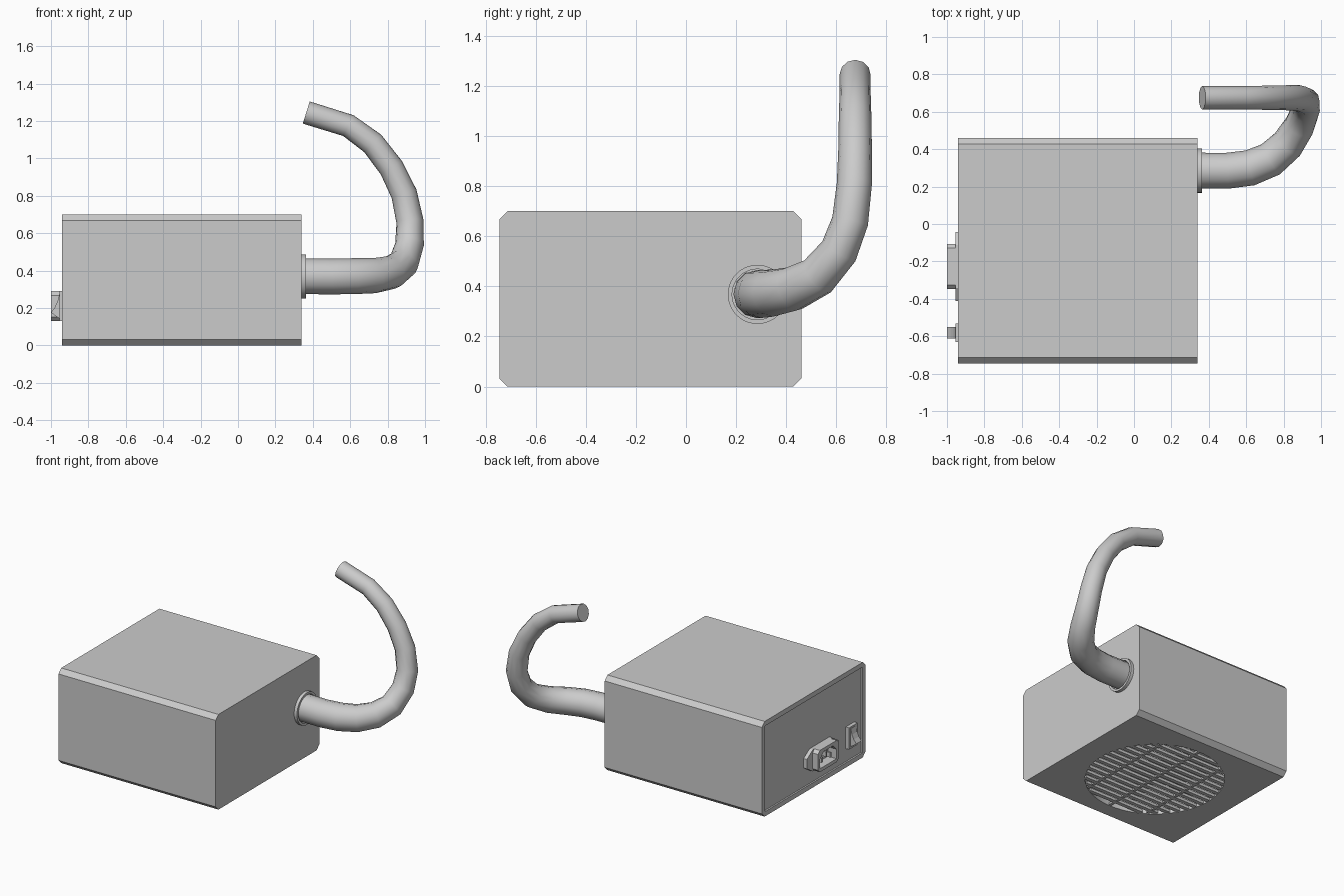
import bpy, bmesh, math
from mathutils import Vector, Matrix

if "Cube" in bpy.data.objects:
    bpy.data.objects.remove(bpy.data.objects["Cube"])

CX, CY, R = -0.30, -0.1425, 0.465      # fan centre and radius


def mesh_object(name, bm):
    bmesh.ops.recalc_face_normals(bm, faces=bm.faces)
    me = bpy.data.meshes.new(name)
    bm.to_mesh(me)
    bm.free()
    ob = bpy.data.objects.new(name, me)
    bpy.context.collection.objects.link(ob)
    return ob


def extrude(bm, pts, offset):
    face = bm.faces.new([bm.verts.new(p) for p in pts])
    res = bmesh.ops.extrude_face_region(bm, geom=[face])
    bmesh.ops.translate(bm, vec=offset, verts=[v for v in res["geom"] if isinstance(v, bmesh.types.BMVert)])


def prism_x(name, yz, x0, x1):
    bm = bmesh.new()
    extrude(bm, [(x0, y, z) for y, z in yz], (x1 - x0, 0, 0))
    return mesh_object(name, bm)


def octagon(y0, y1, z0, z1, cy, cz):
    return [(y0, z0 + cz), (y0 + cy, z0), (y1 - cy, z0), (y1, z0 + cz),
            (y1, z1 - cz), (y1 - cy, z1), (y0 + cy, z1), (y0, z1 - cz)]


def rect(y0, y1, z0, z1):
    return [(y0, z0), (y1, z0), (y1, z1), (y0, z1)]


def add_box(bm, a, b):
    a, b = Vector(a), Vector(b)
    m = Matrix.Translation((a + b) / 2) @ Matrix.Diagonal((*(b - a), 1))
    bmesh.ops.create_cube(bm, size=1, matrix=m)


def cylinder(name, r, z0, z1, segs=64):
    bm = bmesh.new()
    bmesh.ops.create_cone(bm, cap_ends=True, segments=segs, radius1=r, radius2=r, depth=z1 - z0,
                          matrix=Matrix.Translation((CX, CY, (z0 + z1) / 2)))
    return mesh_object(name, bm)


def activate(ob):
    bpy.ops.object.select_all(action='DESELECT')
    ob.select_set(True)
    bpy.context.view_layer.objects.active = ob


def cut(ob, cutter):
    mod = ob.modifiers.new("cut", 'BOOLEAN')
    mod.operation, mod.solver, mod.object = 'DIFFERENCE', 'EXACT', cutter
    activate(ob)
    bpy.ops.object.modifier_apply(modifier=mod.name)
    bpy.data.objects.remove(cutter)


def smooth(ob, deg=30):
    activate(ob)
    bpy.ops.object.shade_smooth_by_angle(angle=math.radians(deg))


# Case with recessed rear panel and fan well underneath
case = prism_x("case", octagon(-0.745, 0.46, 0, 0.70, 0.032, 0.032), -0.94, 0.34)
cut(case, prism_x("panel_cutter", rect(-0.71, 0.425, 0.035, 0.665), -1.0, -0.928))
cut(case, cylinder("well_cutter", R, -0.1, 0.22))
smooth(case, 20)

# Grille of straight slats with cross ribs, fitted to the round opening
bm = bmesh.new()
for i in range(-7, 8):
    d = i * 0.058
    h = math.sqrt(R * R - d * d)
    add_box(bm, (CX - h, CY + d - 0.014, 0.002), (CX + h, CY + d + 0.014, 0.022))
for d in (-0.26, 0, 0.26):
    h = math.sqrt(R * R - d * d)
    add_box(bm, (CX + d - 0.01, CY - h, 0.004), (CX + d + 0.01, CY + h, 0.020))
mesh_object("fan_grille", bm)

# Fan hub and pitched blades
smooth(cylinder("fan_hub", 0.17, 0.05, 0.22, 40))
bm = bmesh.new()
for k in range(7):
    new = bmesh.ops.create_cube(bm, size=1)["verts"]
    m = (Matrix.Translation((CX, CY, 0.13)) @ Matrix.Rotation(k * math.tau / 7, 4, 'Z')
         @ Matrix.Translation((0.295, 0, 0)) @ Matrix.Rotation(math.radians(35), 4, 'X')
         @ Matrix.Diagonal((0.29, 0.19, 0.012, 1)))
    bmesh.ops.transform(bm, matrix=m, verts=new)
mesh_object("fan_blades", bm)

# Power inlet: flange, shell with keyed cavity, three pins
flange = prism_x("socket_flange", octagon(-0.412, -0.042, 0.13, 0.29, 0.07, 0.045), -0.955, -0.92)
shell = prism_x("socket_shell", octagon(-0.347, -0.107, 0.13, 0.29, 0.022, 0.022), -1.0, -0.945)
key = [(-0.322, 0.155), (-0.132, 0.155), (-0.132, 0.225), (-0.172, 0.265), (-0.282, 0.265), (-0.322, 0.225)]
cut(flange, prism_x("flange_cutter", key, -1.1, -0.93))
cut(shell, prism_x("shell_cutter", key, -1.1, -0.90))
bm = bmesh.new()
for y, z in ((-0.277, 0.197), (-0.227, 0.222), (-0.177, 0.197)):
    add_box(bm, (-0.985, y - 0.007, z - 0.018), (-0.925, y + 0.007, z + 0.018))
mesh_object("socket_pins", bm)

# Rocker switch: frame and tilted rocker
frame = prism_x("switch_frame", rect(-0.632, -0.532, 0.13, 0.29), -0.955, -0.92)
cut(frame, prism_x("frame_cutter", rect(-0.614, -0.55, 0.142, 0.278), -1.0, -0.94))
bm = bmesh.new()
xz = [(-0.935, 0.276), (-0.955, 0.276), (-0.965, 0.235), (-0.98, 0.203), (-1.0, 0.175), (-0.955, 0.144), (-0.935, 0.144)]
extrude(bm, [(x, -0.612, z) for x, z in xz], (0, 0.06, 0))
mesh_object("switch_rocker", bm)

# Collar around the cable outlet
bm = bmesh.new()
prof = [(0.335, 0.101), (0.363, 0.101), (0.363, 0.118), (0.335, 0.118)]
vs = [bm.verts.new((x, 0.285, 0.368 + r)) for x, r in prof]
es = [bm.edges.new((vs[i], vs[(i + 1) % 4])) for i in range(4)]
bmesh.ops.spin(bm, geom=vs + es, cent=(0, 0.285, 0.368), axis=(1, 0, 0), angle=math.tau, steps=40)
bmesh.ops.remove_doubles(bm, verts=bm.verts, dist=1e-4)
smooth(mesh_object("cable_collar", bm))

# Tapering bent cable bundle
path = [(0.33, 0.285, 0.37, 0.096), (0.50, 0.285, 0.369, 0.096), (0.62, 0.30, 0.37, 0.096),
        (0.73, 0.345, 0.373, 0.094), (0.82, 0.425, 0.39, 0.090), (0.885, 0.525, 0.44, 0.083),
        (0.917, 0.61, 0.54, 0.077), (0.92, 0.655, 0.66, 0.073), (0.888, 0.672, 0.81, 0.070),
        (0.82, 0.675, 0.95, 0.067), (0.72, 0.675, 1.08, 0.065), (0.59, 0.675, 1.175, 0.062),
        (0.365, 0.675, 1.245, 0.062)]
cu = bpy.data.curves.new("cable", 'CURVE')
cu.dimensions = '3D'
cu.bevel_depth, cu.bevel_resolution, cu.use_fill_caps = 1.0, 4, True
sp = cu.splines.new('POLY')
sp.points.add(len(path) - 1)
for p, (x, y, z, r) in zip(sp.points, path):
    p.co, p.radius = (x, y, z, 1), r
cable = bpy.data.objects.new("cable", cu)
bpy.context.collection.objects.link(cable)
activate(cable)
bpy.ops.object.convert(target='MESH')
smooth(bpy.context.object, 50)
